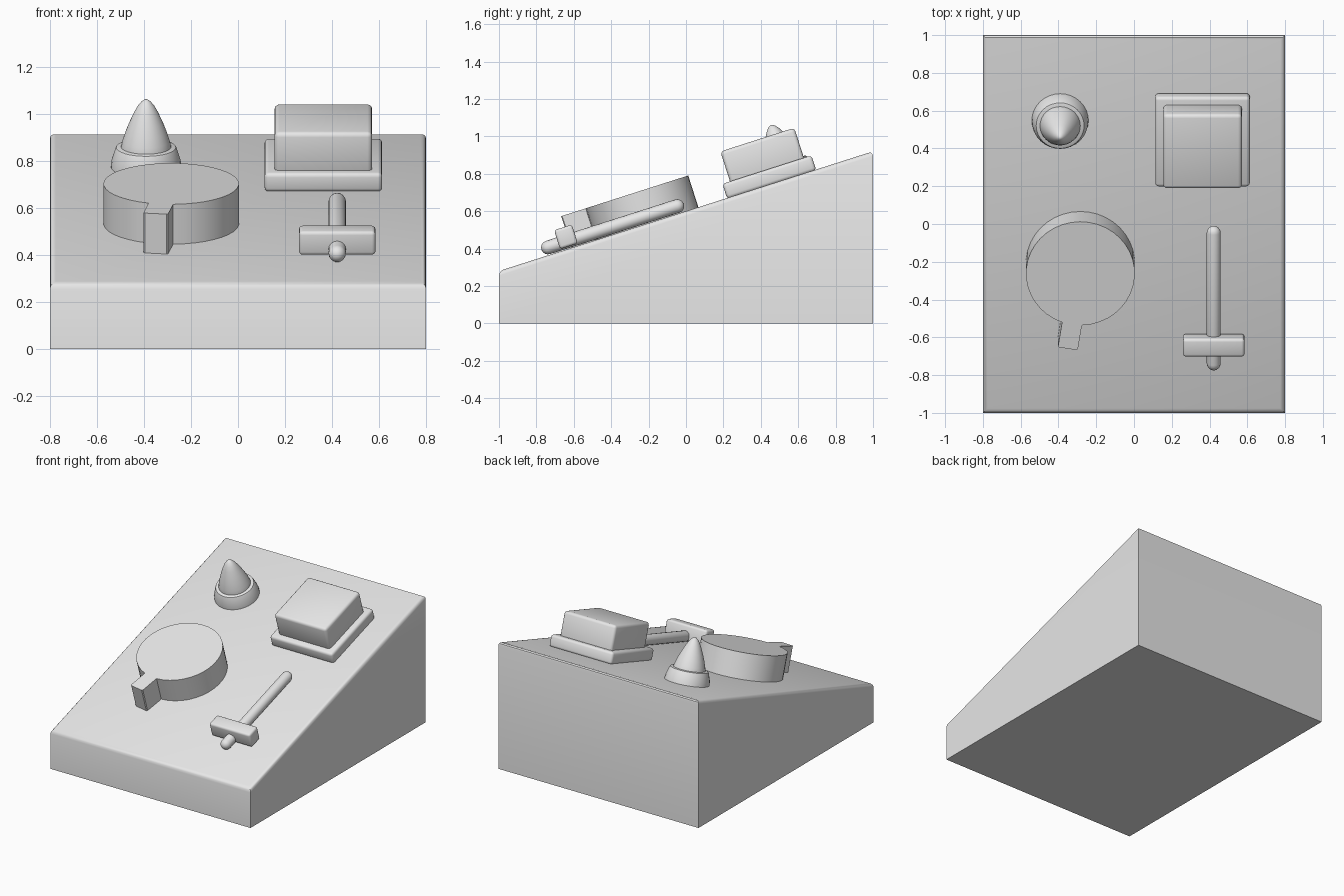
import bpy, bmesh, math
from mathutils import Matrix

if "Cube" in bpy.data.objects:
    bpy.data.objects.remove(bpy.data.objects["Cube"])

SLOPE = 0.32
FRONT_H = 0.28
TILT = math.atan(SLOPE)

grey = bpy.data.materials.new("light_grey")
grey.diffuse_color = (0.8, 0.8, 0.8, 1)
grey.use_nodes = True
grey.node_tree.nodes["Principled BSDF"].inputs["Base Color"].default_value = grey.diffuse_color


def finish(name, bm, matrix=None):
    bmesh.ops.recalc_face_normals(bm, faces=bm.faces[:])
    me = bpy.data.meshes.new(name)
    bm.to_mesh(me)
    bm.free()
    me.materials.append(grey)
    me.shade_smooth()
    me.set_sharp_from_angle(angle=math.radians(32))
    ob = bpy.data.objects.new(name, me)
    bpy.context.collection.objects.link(ob)
    if matrix:
        ob.matrix_world = matrix
    return ob


def on_panel(x, y, spin=0):
    """Frame on the sloped panel: local z is the panel normal."""
    z = FRONT_H + SLOPE * (y + 1)
    return (Matrix.Translation((x, y, z)) @ Matrix.Rotation(TILT, 4, 'X')
            @ Matrix.Rotation(spin, 4, 'Z'))


def extrude(bm, points, vec):
    face = bm.faces.new([bm.verts.new(p) for p in points])
    ext = bmesh.ops.extrude_face_region(bm, geom=[face])
    bmesh.ops.translate(bm, vec=vec, verts=[v for v in ext['geom'] if isinstance(v, bmesh.types.BMVert)])


def rounded_box(name, sx, sy, z0, z1, bevel, matrix):
    bm = bmesh.new()
    bmesh.ops.create_cube(bm, size=1)
    for v in bm.verts:
        v.co = (v.co.x * sx, v.co.y * sy, z0 if v.co.z < 0 else z1)
    bmesh.ops.bevel(bm, geom=bm.edges[:], offset=bevel, segments=3, profile=0.5,
                    affect='EDGES')
    return finish(name, bm, matrix)


def lathe(name, profile, matrix, steps=32):
    """Spin (radius, height) points around local z."""
    bm = bmesh.new()
    vs = [bm.verts.new((r, 0, h)) for r, h in profile]
    es = [bm.edges.new(p) for p in zip(vs, vs[1:])]
    bmesh.ops.spin(bm, geom=vs + es, cent=(0, 0, 0), axis=(0, 0, 1),
                   angle=2 * math.pi, steps=steps)
    bmesh.ops.remove_doubles(bm, verts=bm.verts[:], dist=1e-5)
    return finish(name, bm, matrix)


# wedge housing, with only the top edges rounded
bm = bmesh.new()
extrude(bm, [(-0.8, -1, 0), (-0.8, 1, 0), (-0.8, 1, FRONT_H + 2 * SLOPE),
             (-0.8, -1, FRONT_H)], (1.6, 0, 0))
top_edges = [e for e in bm.edges if min(v.co.z for v in e.verts) > 0.1]
bmesh.ops.bevel(bm, geom=top_edges, offset=0.025, segments=3, profile=0.5,
                affect='EDGES')
finish("housing", bm)

# dial with flush pointer, one extruded outline
R, W, TIP = 0.288, 0.053, 0.423
gap = math.asin(W / R)
N = 36
outline = []
for i in range(N + 1):
    a = -math.pi / 2 + gap + (2 * math.pi - 2 * gap) * i / N
    outline.append((R * math.cos(a), R * math.sin(a), 0))
outline += [(-W, -TIP + 0.006, 0), (-W + 0.006, -TIP, 0),
            (W - 0.006, -TIP, 0), (W, -TIP + 0.006, 0)]
bm = bmesh.new()
extrude(bm, outline, (0, 0, 0.178))
finish("dial", bm, on_panel(-0.284, -0.208, math.radians(-9)))

# push button: base plate and cap
spot = on_panel(0.363, 0.457)
rounded_box("button_base", 0.5, 0.5, -0.005, 0.08, 0.018, spot)
rounded_box("button_cap", 0.415, 0.415, 0.06, 0.248, 0.02, spot)

# indicator lamp: collar and bullet-shaped lens
spot = on_panel(-0.391, 0.547)
lathe("lamp_collar", [(0, 0), (0.15, 0), (0.147, 0.03), (0.132, 0.077),
                      (0.127, 0.087), (0.119, 0.09), (0, 0.09)], spot)
lathe("lamp_lens", [(0, 0.05), (0.109, 0.05), (0.108, 0.085), (0.101, 0.115),
                    (0.088, 0.155), (0.072, 0.196), (0.052, 0.24),
                    (0.036, 0.27), (0.02, 0.29), (0.008, 0.299), (0, 0.301)], spot)

# slider: rounded rail along the slope and cross handle
r, half = 0.037, 0.363
caps = [(r * math.cos(t * math.pi / 8), r * math.sin(t * math.pi / 8)) for t in range(5)]
rail = [(c, -half - s) for c, s in reversed(caps)] + [(c, half + s) for c, s in caps]
lathe("slider_rail", rail, on_panel(0.422, -0.38) @ Matrix.Translation((0, 0, 0.04))
      @ Matrix.Rotation(math.pi / 2, 4, 'X'), 16)
rounded_box("slider_handle", 0.325, 0.1, 0.012, 0.118, 0.015, on_panel(0.422, -0.622))
